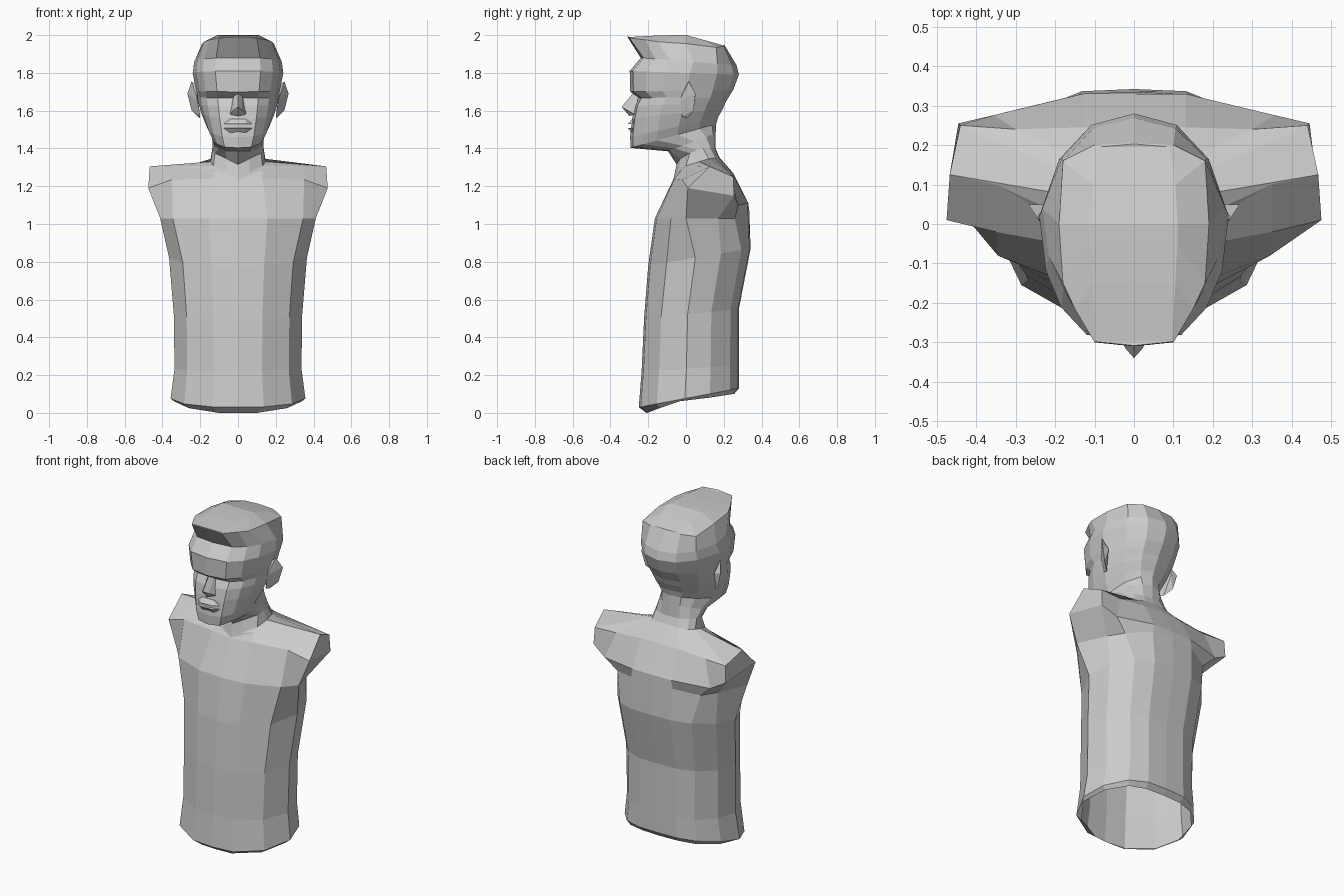
import bpy, bmesh

old = bpy.data.objects.get("Cube")
if old:
    bpy.data.objects.remove(old, do_unlink=True)

GREY = (0.6, 0.6, 0.6, 1.0)
clay = bpy.data.materials.new("light grey")
clay.use_nodes = True
clay.diffuse_color = GREY
bsdf = clay.node_tree.nodes["Principled BSDF"]
bsdf.inputs["Base Color"].default_value = GREY


def finish(bm, name):
    """Turn a bmesh into a flat shaded object."""
    bmesh.ops.recalc_face_normals(bm, faces=bm.faces)
    mesh = bpy.data.meshes.new(name)
    bm.to_mesh(mesh)
    bm.free()
    mesh.materials.append(clay)
    obj = bpy.data.objects.new(name, mesh)
    bpy.context.collection.objects.link(obj)


def section(template, row):
    """Half a ring, front centre to back centre, from a size row."""
    z_front, z_back, width, y_front, y_back = row
    return [(u * width, y_front + v * (y_back - y_front),
             z_front + v * (z_back - z_front)) for u, v in template]


def loft(name, halves, close_top=False):
    """Mirror half rings and skin them; optionally close the top with strips."""
    bm = bmesh.new()
    rings = []
    for half in halves:
        full = half + [(-x, y, z) for x, y, z in half[-2:0:-1]]
        rings.append([bm.verts.new(p) for p in full])
    n = len(rings[0])
    for a, b in zip(rings, rings[1:]):
        for i in range(n):
            j = (i + 1) % n
            bm.faces.new((a[i], a[j], b[j], b[i]))
    if close_top:
        ring = rings[-1]
        for i in range(n // 2):
            strip = [ring[i], ring[i + 1], ring[-i - 1], ring[-i % n]]
            bm.faces.new(list(dict.fromkeys(strip)))
    finish(bm, name)


def solid(name, points, side=1):
    """Convex faceted piece; side -1 mirrors it."""
    bm = bmesh.new()
    verts = [bm.verts.new((x * side, y, z)) for x, y, z in points]
    bmesh.ops.convex_hull(bm, input=verts)
    loose = [v for v in bm.verts if not v.link_faces]
    bmesh.ops.delete(bm, geom=loose, context='VERTS')
    finish(bm, name)


# Torso: hollow trunk, open below, rising into cut-off shoulders and a V collar
hem = [(0, -.21, 0), (.10, -.205, 0), (.26, -.14, .025), (.34, -.03, .062),
       (.31, .12, .08), (.22, .22, .095), (.12, .25, .10), (0, .255, .10)]
trunk = [(0, 0), (.38, .02), (.8, .18), (1, .46), (.91, .71), (.66, .91), (.36, .99), (0, 1)]
trunk_rows = [
    (.03, .13, .357, -.25, .28),
    (.22, .25, .336, -.235, .28),
    (.50, .55, .34, -.222, .28),
    (.78, .87, .365, -.2, .342),
]
chest = [(0, -.165, 1.03), (.155, -.155, 1.03), (.345, -.08, 1.03), (.412, 0, 1.03),
         (.335, .17, 1.03), (.28, .258, 1.03), (.14, .328, 1.06), (0, .335, 1.07)]
shoulder = [(0, -.07, 1.23), (.13, -.06, 1.24), (.35, -.02, 1.235), (.475, .01, 1.19),
            (.445, .255, 1.15), (.355, .276, 1.10), (.13, .33, 1.11), (0, .33, 1.11)]
ridge = [(0, -.068, 1.235), (.13, -.025, 1.285), (.35, .10, 1.305), (.467, .125, 1.305),
         (.44, .25, 1.25), (.30, .24, 1.25), (.13, .245, 1.265), (0, .25, 1.27)]
collar = [(0, -.066, 1.24), (.06, -.045, 1.272), (.13, 0, 1.308), (.145, .07, 1.33),
          (.145, .12, 1.345), (.12, .155, 1.35), (.06, .172, 1.355), (0, .175, 1.355)]
loft("torso", [hem] + [section(trunk, r) for r in trunk_rows]
     + [chest, shoulder, ridge, collar])

# Head: neck, jaw, eye hollow, brow, hairline and crown
throat = [(0, -.05, 1.315), (.06, -.03, 1.345), (.122, .02, 1.375), (.135, .06, 1.39),
          (.136, .09, 1.40), (.112, .13, 1.40), (.06, .152, 1.40), (0, .157, 1.40)]
skull = [(0, 0), (.5, .03), (.77, .15), (.93, .31), (1, .55), (.79, .8), (.45, .95), (0, 1)]
head_rows = [
    (1.385, 1.48, .134, -.095, .157),
    (1.403, 1.53, .142, -.293, .16),
    (1.46, 1.565, .167, -.296, .17),
    (1.56, 1.61, .195, -.285, .195),
    (1.625, 1.645, .208, -.272, .21),
    (1.668, 1.67, .214, -.25, .225),
    (1.70, 1.71, .222, -.295, .25),
    (1.81, 1.79, .24, -.298, .28),
    (1.88, 1.84, .232, -.24, .268),
]
hair_edge = [(0, -.31, 1.99), (.10, -.30, 1.985), (.15, -.215, 1.975), (.18, -.15, 1.965),
             (.19, 0, 1.955), (.18, .16, 1.935), (.10, .20, 1.942), (0, .205, 1.945)]
crown = [(0, -.308, 1.994), (.097, -.298, 1.99), (.105, -.15, 1.998), (.11, -.05, 2.0),
         (.11, 0, 2.0), (.105, .10, 1.973), (.09, .195, 1.946), (0, .203, 1.947)]
loft("head", [collar, throat] + [section(skull, r) for r in head_rows]
     + [hair_edge, crown], close_top=True)

# Nose
solid("nose", [(0, -.275, 1.70), (0, -.34, 1.62), (0, -.30, 1.572), (.022, -.315, 1.605),
               (-.022, -.315, 1.605), (.045, -.27, 1.58), (-.045, -.27, 1.58),
               (.02, -.25, 1.69), (-.02, -.25, 1.69)])

# Lips: shallow wedges, each row is lip edge height and outer height
for name, edge, outer in (("upper_lip", 1.53, 1.556), ("lower_lip", 1.508, 1.48)):
    solid(name, [p for s in (-1, 1) for p in (
        (s * .075, -.281, edge), (s * .04, -.307, edge),
        (s * .04, -.285, outer), (s * .05, -.26, edge))])

# Ears: thin wedges flaring out towards the back
ear = [(.20, -.02, 1.57), (.215, -.03, 1.66), (.222, 0, 1.735),
       (.245, .015, 1.755), (.268, .05, 1.69), (.245, .04, 1.60), (.205, .01, 1.56),
       (.225, .05, 1.68)]
solid("left_ear", ear)
solid("right_ear", ear, side=-1)
